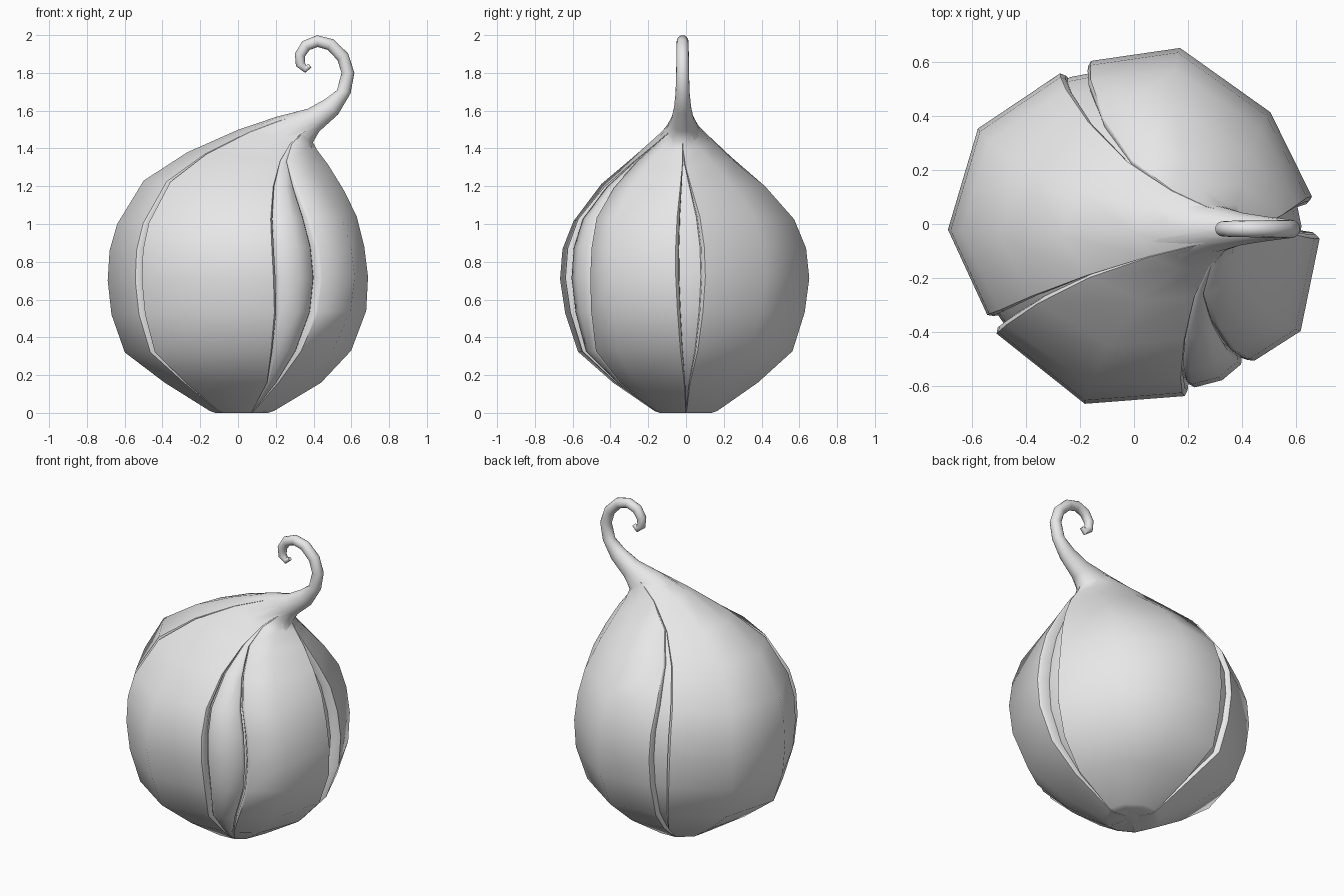
import bpy
import math
from mathutils import Vector

if "Cube" in bpy.data.objects:
    bpy.data.objects.remove(bpy.data.objects["Cube"], do_unlink=True)

skin = bpy.data.materials.new("pale grey skin")
skin.use_nodes = True
skin.diffuse_color = (0.8, 0.8, 0.8, 1)
skin.node_tree.nodes["Principled BSDF"].inputs["Base Color"].default_value = skin.diffuse_color

# Bulb cross-sections: left x, left z, right x, right z, half depth
RINGS = [
    (-.12, 0, .16, 0, .14), (-.15, .01, .19, .01, .17),
    (-.39, .16, .44, .16, .39), (-.6, .32, .6, .33, .575),
    (-.67, .52, .68, .54, .64), (-.69, .7, .69, .72, .665),
    (-.68, .86, .67, .88, .65), (-.64, 1, .63, 1.04, .59),
    (-.5, 1.23, .56, 1.18, .44), (-.27, 1.38, .48, 1.31, .27),
    (0, 1.5, .42, 1.39, .15), (.2, 1.57, .4, 1.43, .09),
    (.37, 1.61, .43, 1.49, .06), (.46, 1.66, .53, 1.58, .045),
]
# Curled stem centreline: x, z, radius
STEM = [
    (.56, 1.7, .037), (.582, 1.8, .034), (.555, 1.885, .033), (.49, 1.95, .032),
    (.42, 1.968, .031), (.36, 1.945, .03), (.328, 1.895, .028),
    (.33, 1.845, .025), (.358, 1.82, .02), (.382, 1.838, .012),
]
# Petals: (angle, radius factor) columns, then the angles they narrow to at both ends
PETALS = {
    "left_back_petal": ([(10, .97), (41, .97), (76, 1.025), (104, .95)], 1, 109),
    "right_petal": ([(115, .94), (147, 1), (181, 1), (212, .93)], 110, 223),
    "front_petal": ([(219, .95), (255, 1.025), (286, .985)], 224, 289),
    "narrow_front_petal": ([(290, .955), (299, .98), (307, .96)], 290, 291),
    "left_front_petal": ([(311, .99), (327, 1.07), (356, 1)], 292, 360),
}
CORE = .9
LAST = len(RINGS) - 1


def ring_point(ring, angle, factor):
    lx, lz, rx, rz, depth = ring
    a = math.radians(angle)
    mid = Vector(((lx + rx) / 2, 0, (lz + rz) / 2))
    half = Vector(((rx - lx) / 2, 0, (rz - lz) / 2))
    y = -.018 * min(1, mid.z / 1.5)
    return mid + half * math.cos(a) * factor + Vector((0, y + depth * math.sin(a) * factor, 0))


def loft(name, rows, closed):
    """Skin rows of points with quads."""
    n = len(rows[0])
    verts = [p for row in rows for p in row]
    faces = []
    for r in range(len(rows) - 1):
        for c in range(n if closed else n - 1):
            d = (c + 1) % n
            faces.append((r * n + c, r * n + d, r * n + n + d, r * n + n + c))
    if closed:
        faces.append(tuple(reversed(range(n))))
        faces.append(tuple(range(len(verts) - n, len(verts))))
    mesh = bpy.data.meshes.new(name)
    mesh.from_pydata(verts, [], faces)
    mesh.materials.append(skin)
    obj = bpy.data.objects.new(name, mesh)
    bpy.context.collection.objects.link(obj)
    bpy.ops.object.select_all(action='DESELECT')
    obj.select_set(True)
    bpy.context.view_layer.objects.active = obj
    bpy.ops.object.shade_smooth_by_angle(angle=math.radians(50))
    return obj


# Core and stem in one skin
core_rows = []
for i, ring in enumerate(RINGS[1:], 1):
    scale = CORE + (1 - CORE) * max(0, min(1, (i - 9) / 3))
    core_rows.append([ring_point(ring, k * 22.5, scale) for k in range(16)])
for i, (x, z, radius) in enumerate(STEM):
    before = STEM[max(i - 1, 0)]
    after = STEM[min(i + 1, len(STEM) - 1)]
    side = Vector((before[1] - after[1], after[0] - before[0])).normalized() * radius
    ring = (x + side.x, z + side.y, x - side.x, z - side.y, radius)
    core_rows.append([ring_point(ring, k * 22.5, 1) for k in range(16)])
loft("core_and_stem", core_rows, True)

# Petals with edges rolled in to the core
for name, (columns, low, high) in PETALS.items():
    first, last = columns[0][0], columns[-1][0]
    rows = [[Vector((.02, 0, .015))] * (len(columns) + 4)]
    for i, ring in enumerate(RINGS[:LAST]):
        bulge = max(0, 1 - ((i - 5.4) / 4) ** 2)
        sink = .03 * max(0, i - 10)
        row = []
        for angle, factor in columns:
            t = (angle - first) / (last - first)
            end = low + (high - low) * t
            row.append((end + (angle - end) * bulge, 1 - sink + (factor - 1) * bulge))
        (a, f), (b, g) = row[0], row[-1]
        roll = .4 + bulge
        row = ([(a - roll, CORE - .03), (a - roll, f - .025)] + row
               + [(b + roll, g - .025), (b + roll, CORE - .03)])
        rows.append([ring_point(ring, angle, factor) for angle, factor in row])
    loft(name, rows, False)
